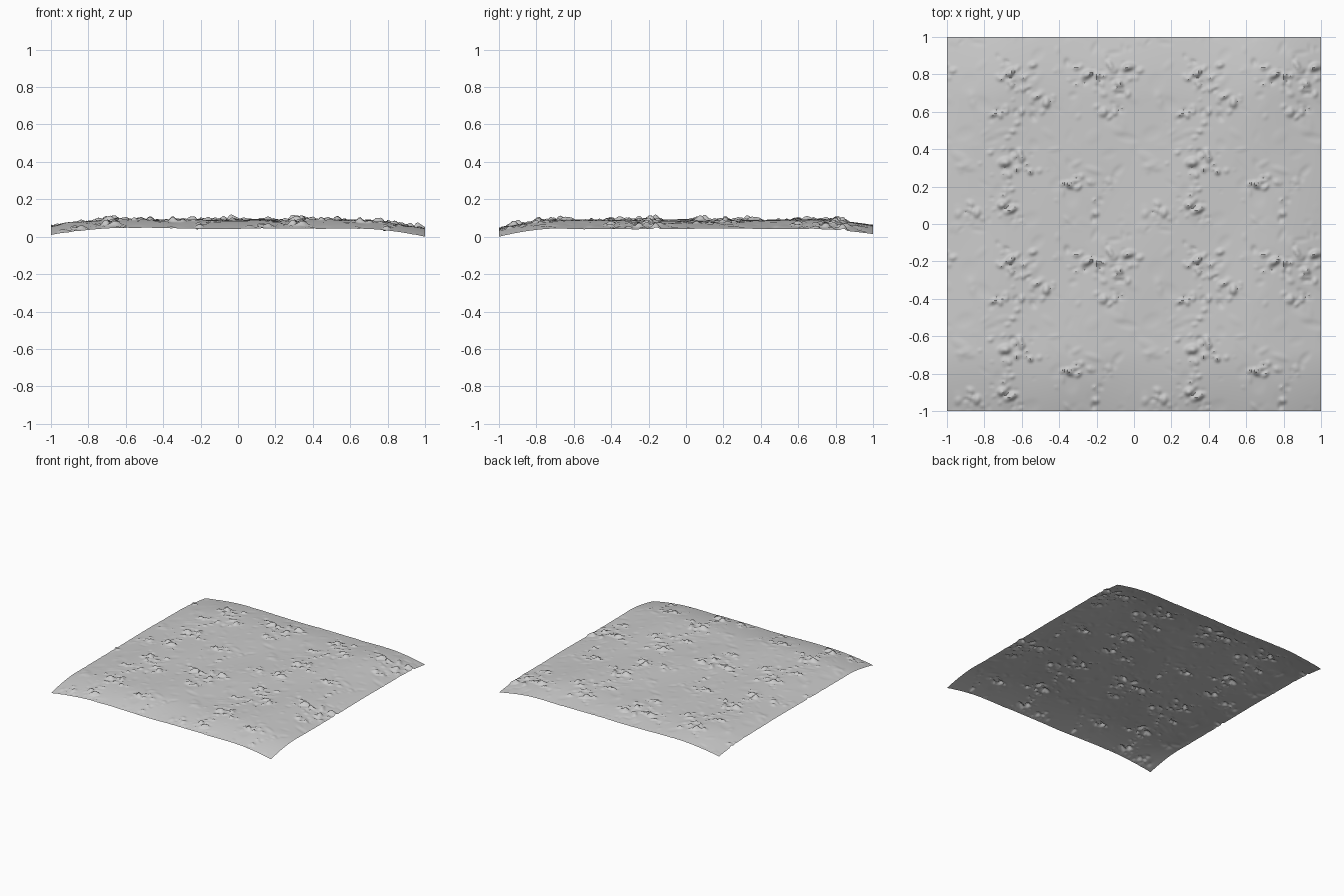
import bpy, math, random

if "Cube" in bpy.data.objects:
    bpy.data.objects.remove(bpy.data.objects["Cube"])

random.seed(7)
N = 110            # cells per repeating tile (the sheet is 2 x 2 tiles)

# Stones in one tile: x, y, radius, height
bumps = [(-.66, .81, .022, .026), (-.25, .80, .025, .022), (-.13, .85, .022, .018),
         (-.03, .84, .025, .022), (-.47, .65, .026, .020), (-.10, .60, .020, .014),
         (-.69, .33, .030, .020), (-.60, .35, .022, .014), (-.65, .08, .024, .022),
         (-.84, .06, .024, .012), (-.31, .23, .018, .013), (-.54, .85, .020, .014),
         (-.60, .60, .018, .012), (-.08, .75, .022, .015), (-.97, .82, .020, .010)]
bumps = [(x, y, r, r * .7, random.uniform(0, 3.14), h) for x, y, r, h in bumps]

# Rubble clusters: x, y, spread x, spread y, count
clusters = [(-.66, .80, .05, .05, 26), (-.22, .80, .07, .06, 34), (-.06, .78, .04, .06, 16),
            (-.68, .56, .06, .05, 16), (-.65, .30, .07, .06, 30), (-.66, .08, .06, .04, 24),
            (-.28, .23, .09, .02, 16), (-.87, .06, .05, .04, 10), (-.50, .68, .06, .06, 14),
            (-.12, .61, .05, .03, 10), (-.18, .12, .06, .05, 8)]
for cx, cy, sx, sy, n in clusters:
    for _ in range(n):
        r = random.uniform(.007, .02)
        h = r * random.uniform(.25, .75) * random.choice((1, 1, -.7))
        bumps.append((random.gauss(cx, sx), random.gauss(cy, sy), r,
                      r * random.uniform(.5, 1), random.uniform(0, 3.14), h))
# Faint soil swells and scratches everywhere
for _ in range(110):
    r = random.uniform(.015, .05)
    bumps.append((random.random(), random.random(), r, r * random.uniform(.3, .8),
                  random.uniform(0, 3.14), random.uniform(-.004, .004)))

# Accumulate the wrapped height tile
tile = [[0.0] * N for _ in range(N)]
for bx, by, ra, rb, ang, h in bumps:
    ca, sa = math.cos(ang), math.sin(ang)
    ci, cj, k = int(bx * N), int(by * N), int(2.3 * ra * N) + 2
    for i in range(ci - k, ci + k + 1):
        for j in range(cj - k, cj + k + 1):
            dx, dy = i / N - bx, j / N - by
            u, v = (dx * ca + dy * sa) / ra, (dy * ca - dx * sa) / rb
            d = u * u + v * v
            if d < 6:
                tile[i % N][j % N] += h * math.exp(-d * d * .5 - d * .3)


def drop(t, start, depth):
    """Smooth fall of the sheet towards one edge."""
    s = max(0.0, (t - start) / (1 - start))
    return depth * s ** 1.7


def ground(x, y):
    z = .092
    z -= drop(x, .6, .046) + drop(-x, .68, .033)
    z -= drop(-y, .68, .044) + drop(y, .68, .029)
    z += .003 * math.sin(5 * x + 1) * math.cos(4 * y) + .002 * math.sin(9 * x - 6 * y)
    return z


M = 2 * N
verts = []
for i in range(M + 1):
    for j in range(M + 1):
        x, y = i / N - 1, j / N - 1
        b = max(-.012, min(.032, tile[i % N][j % N]))
        verts.append((x, y, max(0.0, ground(x, y) + b)))
faces = []
for i in range(M):
    for j in range(M):
        a = i * (M + 1) + j
        faces.append((a, a + M + 1, a + M + 2, a + 1))

# Open ground sheet
mesh = bpy.data.meshes.new("rocky_ground")
mesh.from_pydata(verts, [], faces)
lo = min(v.co.z for v in mesh.vertices)
for v in mesh.vertices:
    v.co.z -= lo
obj = bpy.data.objects.new("rocky_ground", mesh)
bpy.context.collection.objects.link(obj)
bpy.context.view_layer.objects.active = obj
obj.select_set(True)
bpy.ops.object.shade_smooth_by_angle(angle=math.radians(40))
